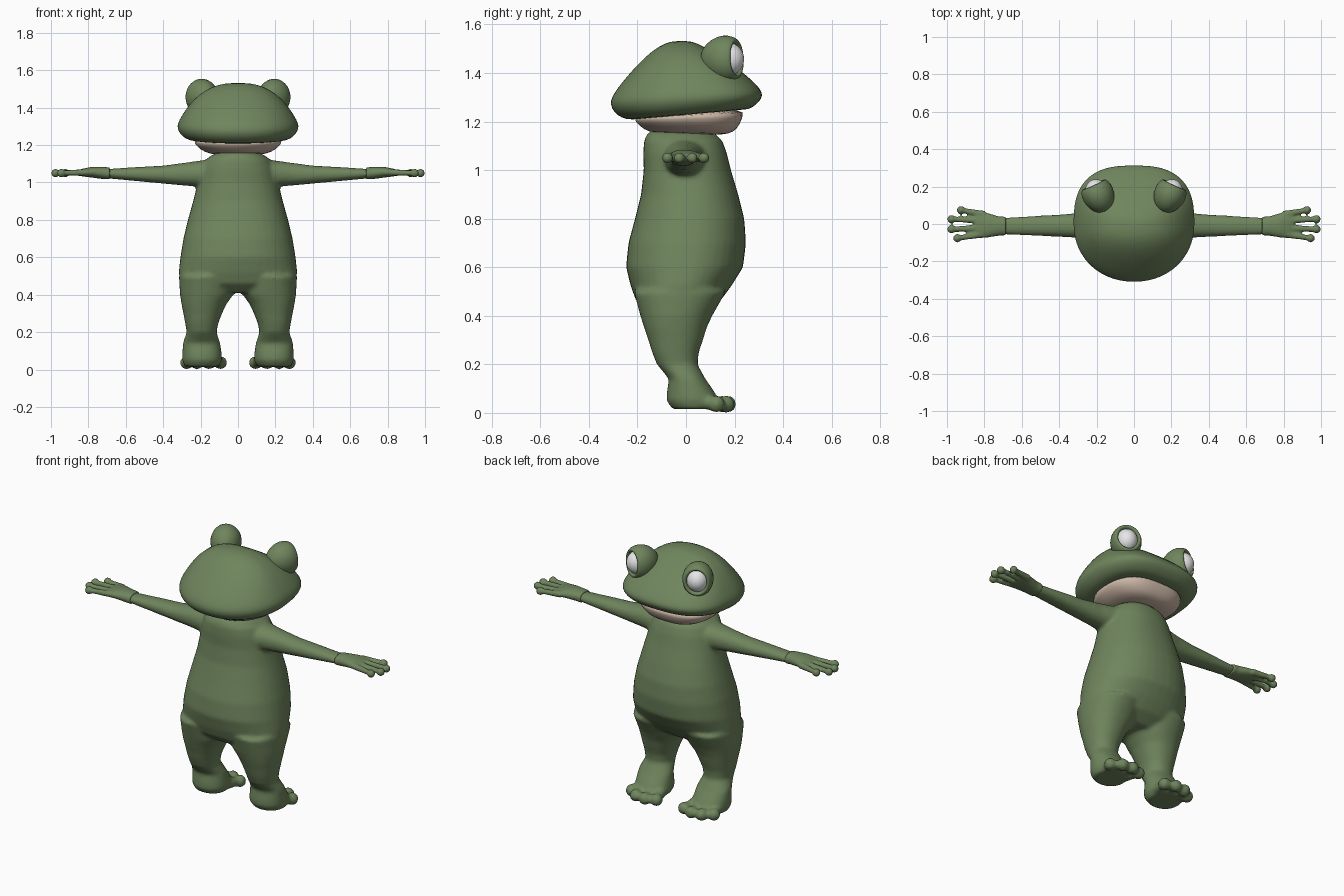
import bpy, bmesh, math
from mathutils import Vector, Matrix

if "Cube" in bpy.data.objects:
    bpy.data.objects.remove(bpy.data.objects["Cube"])


def material(name, rgb):
    m = bpy.data.materials.new(name)
    m.diffuse_color = (*rgb, 1)
    m.use_nodes = True
    m.node_tree.nodes["Principled BSDF"].inputs["Base Color"].default_value = m.diffuse_color
    return m


GREEN = material("frog green", (0.16, 0.235, 0.11))
PALE = material("pale mouth", (0.60, 0.47, 0.38))
WHITE = material("eye white", (0.80, 0.80, 0.80))


def loft(bm, rings, axis="z", s=1, n_front=2.2, n_back=2.2, segs=40):
    """Closed skin through oval rings: (t, a0, a1, b0, b1[, tilt]).
    axis z: a is x, b is y; axis x: a is y, b is z. s mirrors x."""
    loops = []
    for t, a0, a1, b0, b1, *tilt in rings:
        loop = []
        for i in range(segs):
            ang = 2 * math.pi * i / segs
            c, d = math.cos(ang), math.sin(ang)
            p = 2 / (n_front if d > 0 else n_back)
            u = math.copysign(abs(c) ** p, c)
            v = math.copysign(abs(d) ** p, d)
            a = (a0 + a1) / 2 + u * (a1 - a0) / 2
            b = (b0 + b1) / 2 + v * (b1 - b0) / 2
            h = t + (v * tilt[0] if tilt else 0)
            co = (s * a, b, h) if axis == "z" else (s * h, a, b)
            loop.append(bm.verts.new(co))
        loops.append(loop)
    for l0, l1 in zip(loops, loops[1:]):
        for i in range(segs):
            j = (i + 1) % segs
            bm.faces.new((l0[i], l0[j], l1[j], l1[i]))
    bm.faces.new(loops[0])
    bm.faces.new(loops[-1])


def digit(bm, p, q, r0, r1, ball):
    """Tapered finger or toe from p to q with a round pad at the end."""
    p, q = Vector(p), Vector(q)
    rot = (q - p).to_track_quat("Z", "Y").to_matrix().to_4x4()
    bmesh.ops.create_cone(bm, cap_ends=True, segments=16, radius1=r0, radius2=r1,
                          depth=(q - p).length,
                          matrix=Matrix.Translation((p + q) / 2) @ rot)
    bmesh.ops.create_uvsphere(bm, u_segments=16, v_segments=10, radius=ball,
                              matrix=Matrix.Translation(q))


def finish(bm, name, mat, voxel=0, subsurf=0):
    bmesh.ops.recalc_face_normals(bm, faces=bm.faces)
    me = bpy.data.meshes.new(name)
    bm.to_mesh(me)
    bm.free()
    ob = bpy.data.objects.new(name, me)
    bpy.context.collection.objects.link(ob)
    me.materials.append(mat)
    for f in me.polygons:
        f.use_smooth = True
    if voxel:
        m = ob.modifiers.new("fuse", "REMESH")
        m.mode, m.voxel_size, m.use_smooth_shade = "VOXEL", voxel, True
        m = ob.modifiers.new("soften", "SMOOTH")
        m.factor, m.iterations = 0.5, 5
    if subsurf:
        m = ob.modifiers.new("round", "SUBSURF")
        m.levels = m.render_levels = subsurf
    return ob


# Body: torso, legs, feet with toes, and arms fused into one skin
body = bmesh.new()
torso = [(.41, .21, -.15, .07), (.46, .30, -.205, .14), (.52, .317, -.227, .185),
         (.60, .308, -.247, .235), (.70, .292, -.237, .247), (.80, .268, -.21, .24),
         (.90, .24, -.185, .215), (1.0, .215, -.174, .185), (1.07, .198, -.176, .168),
         (1.12, .175, -.173, .15), (1.15, .135, -.16, .12), (1.168, .08, -.13, .08)]
loft(body, [(z, -x, x, b, f) for z, x, b, f in torso])
leg = [(.015, .105, .285, -.055, .12), (.05, .085, .298, -.08, .135), (.09, .088, .297, -.078, .115),
       (.14, .095, .295, -.07, .08), (.20, .115, .274, -.12, .047), (.25, .105, .283, -.14, .053),
       (.30, .085, .292, -.155, .07), (.35, .062, .302, -.172, .085),
       (.40, .025, .310, -.188, .108), (.50, .01, .316, -.215, .165)]
arm = [(.10, -.11, .11, .97, 1.13), (.20, -.09, .075, .977, 1.117), (.28, -.075, .06, .983, 1.106),
       (.40, -.068, .05, .994, 1.09), (.55, -.062, .042, 1.008, 1.082), (.70, -.055, .033, 1.022, 1.072)]
toes = [(.093, .15), (.155, .172), (.22, .165), (.275, .125)]
for s in (-1, 1):
    loft(body, leg, s=s)
    loft(body, arm, axis="x", s=s)
    for x, y in toes:
        digit(body, (s * (.19 + (x - .19) * .7), .06, .05), (s * x, y, .036), .036, .022, .036)
finish(body, "body", GREEN, voxel=.011)

# Hands: flat palm with a wrist cuff and four round-tipped fingers
palm = [(.685, -.062, .04, 1.016, 1.08), (.72, -.062, .04, 1.018, 1.084), (.78, -.072, .058, 1.026, 1.084),
        (.83, -.078, .068, 1.032, 1.074), (.855, -.06, .055, 1.038, 1.066)]
fingers = [(.925, .074), (.976, .026), (.976, -.028), (.945, -.076)]
for s, side in ((-1, "left"), (1, "right")):
    hand = bmesh.new()
    loft(hand, palm, axis="x", s=s)
    for x, y in fingers:
        digit(hand, (s * .80, y * .7, 1.054), (s * x, y, 1.05), .019, .014, .023)
    finish(hand, side + "_hand", GREEN, voxel=.007)

# Head: wide, with a rounded muzzle and lip; half width, back y, front y, back z, front z
skull = [(.23, -.205, .235, 1.208, 1.25), (.265, -.245, .262, 1.208, 1.25), (.30, -.285, .292, 1.225, 1.272),
         (.32, -.308, .312, 1.255, 1.295), (.326, -.312, .316, 1.285, 1.317), (.316, -.298, .298, 1.315, 1.345),
         (.29, -.265, .252, 1.36, 1.388), (.255, -.22, .195, 1.412, 1.432), (.21, -.17, .13, 1.465, 1.475),
         (.14, -.11, .065, 1.513, 1.513), (.06, -.055, .02, 1.533, 1.533)]
jaw = [(.08, -.10, .12, 1.15, 1.145), (.15, -.155, .175, 1.157, 1.148), (.20, -.19, .212, 1.18, 1.167),
       (.235, -.212, .232, 1.205, 1.215), (.245, -.22, .25, 1.225, 1.262)]


def head_part(rows, name, mat):
    bm = bmesh.new()
    loft(bm, [((zb + zf) / 2, -x, x, b, f, (zf - zb) / 2) for x, b, f, zb, zf in rows],
         n_front=2.7, n_back=2.1, segs=48)
    finish(bm, name, mat, subsurf=1)


head_part(skull, "head", GREEN)
head_part(jaw, "lower_jaw", PALE)

# Eyes: a hooded socket turned round the eye's axis, with a ball set inside
lid = [(-.11, .03), (-.08, .072), (-.03, .098), (.015, .099), (.045, .085), (.052, .074), (.045, .064), (.0, .055)]
for s, side in ((-1, "left"), (1, "right")):
    centre = Vector((s * .195, .165, 1.457))
    frame = (Matrix.Translation(centre)
             @ Vector((s * .42, .9, .05)).to_track_quat("Z", "Y").to_matrix().to_4x4())
    bm = bmesh.new()
    loft(bm, [(t, -r * .88, r * .88, -r, r) for t, r in lid], n_front=2, n_back=2, segs=32)
    bm.transform(frame)
    finish(bm, side + "_eyelid", GREEN, subsurf=1)
    bm = bmesh.new()
    bmesh.ops.create_uvsphere(bm, u_segments=32, v_segments=20, radius=.068)
    bm.transform(frame @ Matrix.Translation((0, 0, .008)) @ Matrix.Diagonal((.9, 1, 1, 1)))
    finish(bm, side + "_eyeball", WHITE)
